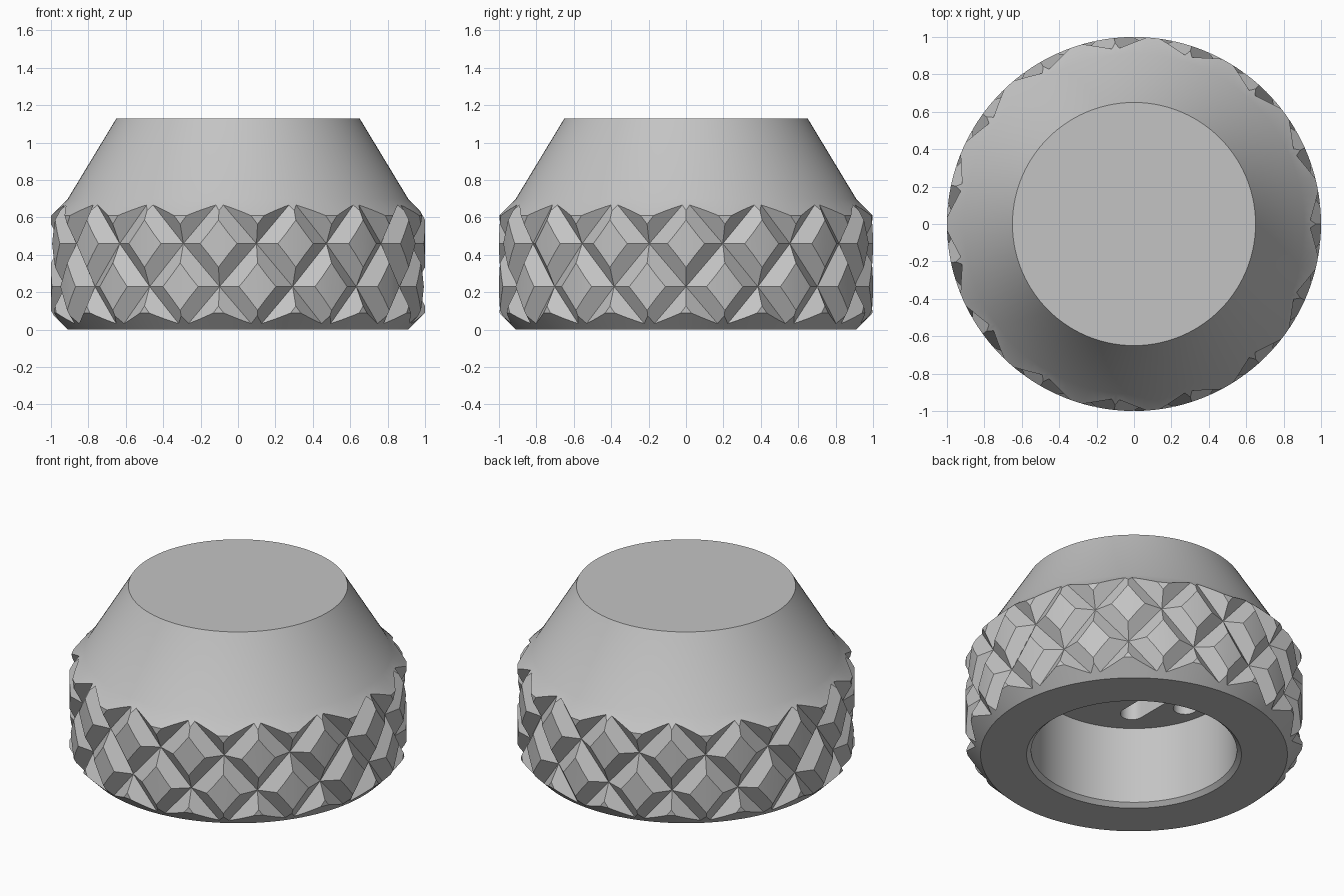
import bpy, bmesh
from math import sin, cos, pi, radians

old = bpy.data.objects.get("Cube")
if old:
    bpy.data.objects.remove(old, do_unlink=True)

GREY = (0.55, 0.55, 0.55, 1)
grey = bpy.data.materials.new("plain grey")
grey.use_nodes = True
grey.diffuse_color = GREY
grey.node_tree.nodes["Principled BSDF"].inputs["Base Color"].default_value = GREY


def make_object(name, bm):
    bmesh.ops.recalc_face_normals(bm, faces=bm.faces)
    mesh = bpy.data.meshes.new(name)
    bm.to_mesh(mesh)
    bm.free()
    mesh.materials.append(grey)
    obj = bpy.data.objects.new(name, mesh)
    bpy.context.collection.objects.link(obj)
    return obj


def lathe(name, profile, steps=120):
    """Revolve (radius, z) points whose ends lie on the axis."""
    bm = bmesh.new()
    rings = []
    for r, z in profile:
        count = steps if r else 1
        rings.append([bm.verts.new((r * cos(2 * pi * i / steps), r * sin(2 * pi * i / steps), z))
                      for i in range(count)])
    for a, b in zip(rings, rings[1:]):
        if len(a) == 1:
            bm.faces.new(b)
        elif len(b) == 1:
            bm.faces.new(a)
        else:
            for i in range(steps):
                j = (i + 1) % steps
                bm.faces.new((a[i], a[j], b[j], b[i]))
    return make_object(name, bm)


def knurl_solid(name, count=15, groove=0.945, peak=1.067, row_height=0.23):
    """Closed drum of pyramids whose edges are the crossing grooves."""
    bm = bmesh.new()
    half = pi / count
    low, high = -2, 5

    def point(r, step, row):
        return bm.verts.new((r * cos(step * half), r * sin(step * half), row * row_height))

    # crossings sit on steps of opposite parity to their row
    grid = {(s, k): point(groove, s, k) for k in range(low, high + 1)
            for s in range(2 * count) if (s + k) % 2}
    for k in range(low + 1, high):
        for s in range(2 * count):
            if (s + k) % 2 == 0:
                tip = point(peak, s, k)
                ring = [grid[(s + ds) % (2 * count), k + dk]
                        for ds, dk in ((1, 0), (0, 1), (-1, 0), (0, -1))]
                for i in range(4):
                    bm.faces.new((ring[i], ring[(i + 1) % 4], tip))
    # close both zigzag ends
    for inner, outer, z in ((low + 1, low, -1), (high - 1, high, 2)):
        hub = bm.verts.new((0, 0, z))
        rim = [grid[s, inner if (s + inner) % 2 else outer] for s in range(2 * count)]
        for i in range(2 * count):
            bm.faces.new((rim[i], rim[(i + 1) % (2 * count)], hub))
    return make_object(name, bm)


def slot_solid(name, x, y0, y1, radius, z0, z1, arc=12):
    """Upright prism with round ends, running along y."""
    bm = bmesh.new()
    outline = []
    for y, start in ((y1, 0), (y0, 180)):
        for i in range(arc + 1):
            a = radians(start + 180 * i / arc)
            outline.append(bm.verts.new((x + radius * cos(a), y + radius * sin(a), z0)))
    base = bm.faces.new(outline)
    top = bmesh.ops.extrude_face_region(bm, geom=[base])["geom"]
    bmesh.ops.translate(bm, vec=(0, 0, z1 - z0),
                        verts=[v for v in top if isinstance(v, bmesh.types.BMVert)])
    return make_object(name, bm)


def combine(target, cutter, operation):
    mod = target.modifiers.new("cut", "BOOLEAN")
    mod.operation, mod.solver, mod.object = operation, "EXACT", cutter
    bpy.ops.object.modifier_apply(modifier=mod.name)
    bpy.data.objects.remove(cutter, do_unlink=True)


# Turned body with a chamfered grip, tapered top and hollow underside
body = lathe("knob_body", [
    (0, 0.53), (0.61, 0.53), (0.61, 0.025), (0.637, 0), (0.91, 0), (1, 0.09),
    (1, 0.61), (0.91, 0.70), (0.65, 1.13), (0, 1.13)])
bpy.ops.object.select_all(action="DESELECT")
bpy.context.view_layer.objects.active = body
body.select_set(True)

# Diamond knurling around the grip
combine(body, knurl_solid("knurl_cutter"), "INTERSECT")

# Recesses in the ceiling of the hollow
for side in (-1, 1):
    combine(body, slot_solid("slot_cutter", 0.27 * side, -0.34, 0.34, 0.07, 0.45, 0.72), "DIFFERENCE")
    combine(body, slot_solid("hole_cutter", 0.47 * side, -0.09, -0.03, 0.07, 0.45, 0.72), "DIFFERENCE")

bpy.ops.object.shade_smooth_by_angle(angle=radians(20))
